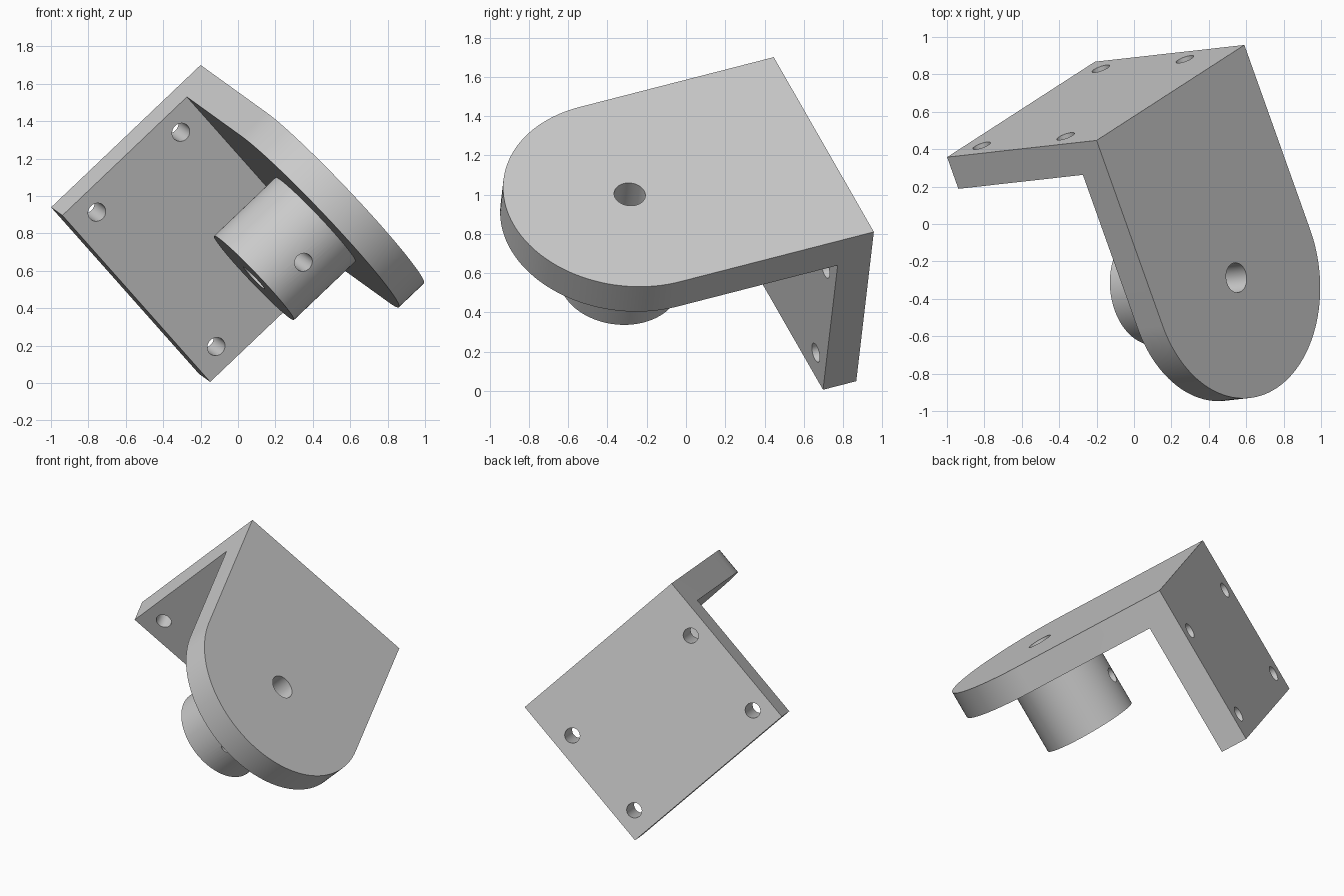
import bpy
import bmesh
import math
from mathutils import Matrix, Vector

if "Cube" in bpy.data.objects:
    bpy.data.objects.remove(bpy.data.objects["Cube"], do_unlink=True)

WIDTH, HEIGHT, THICK = 1.295, 1.107, 0.185
REACH = 1.08                 # corner edge to boss axis
BOSS_R, BOSS_END = 0.31, 0.64
SCREW_R, BORE_R = 0.05, 0.08
PAD = 0.1                    # overshoot for clean cuts

grey = bpy.data.materials.new("plain grey")
grey.use_nodes = True
COLOUR = (0.6, 0.6, 0.6, 1)
grey.diffuse_color = COLOUR
grey.node_tree.nodes["Principled BSDF"].inputs["Base Color"].default_value = COLOUR


def prism(name, points, offset):
    """Extrude a closed outline by the offset vector."""
    bm = bmesh.new()
    face = bm.faces.new([bm.verts.new(p) for p in points])
    ext = bmesh.ops.extrude_face_region(bm, geom=[face])
    verts = [g for g in ext["geom"] if isinstance(g, bmesh.types.BMVert)]
    bmesh.ops.translate(bm, verts=verts, vec=offset)
    bmesh.ops.recalc_face_normals(bm, faces=bm.faces)
    return add_object(name, bm)


def rod(name, start, end, radius, sides=48):
    """Solid cylinder between two points."""
    a, b = Vector(start), Vector(end)
    axis = b - a
    turn = axis.to_track_quat("Z", "Y").to_matrix().to_4x4()
    bm = bmesh.new()
    bmesh.ops.create_cone(bm, cap_ends=True, segments=sides, radius1=radius,
                          radius2=radius, depth=axis.length,
                          matrix=Matrix.Translation((a + b) / 2) @ turn)
    return add_object(name, bm)


def add_object(name, bm):
    mesh = bpy.data.meshes.new(name)
    bm.to_mesh(mesh)
    bm.free()
    mesh.materials.append(grey)
    obj = bpy.data.objects.new(name, mesh)
    bpy.context.collection.objects.link(obj)
    return obj


def combine(target, tool, operation):
    """Apply a boolean and discard the tool."""
    mod = target.modifiers.new(operation, "BOOLEAN")
    mod.operation, mod.object, mod.solver = operation, tool, "EXACT"
    bpy.context.view_layer.objects.active = target
    bpy.ops.object.modifier_apply(modifier=mod.name)
    bpy.data.objects.remove(tool, do_unlink=True)


# Angle section: x along the corner edge, y along the round plate, z down the square plate
far = REACH + WIDTH
section = [(0, 0), (far, 0), (far, THICK), (THICK, THICK), (THICK, HEIGHT), (0, HEIGHT)]
bracket = prism("angle_bracket", [(-PAD, y, z) for y, z in section],
                (WIDTH + 2 * PAD, 0, 0))

# Rounded outline trims the section
r = WIDTH / 2
steps = 64
outline = [(0, -PAD, -PAD), (WIDTH, -PAD, -PAD)]
outline += [(r + r * math.cos(math.pi * i / steps),
             REACH + r * math.sin(math.pi * i / steps), -PAD) for i in range(steps + 1)]
combine(bracket, prism("outline", outline, (0, 0, HEIGHT + 2 * PAD)), "INTERSECT")

# Boss under the round plate
combine(bracket, rod("boss", (r, REACH, THICK / 2), (r, REACH, BOSS_END), BOSS_R, 96), "UNION")

# Bore, cross hole and four mounting holes
cuts = [((r, REACH, -PAD), (r, REACH, BOSS_END + PAD), BORE_R)]
mid = (THICK + BOSS_END) / 2
cuts.append(((r, REACH - BOSS_R - PAD, mid), (r, REACH + BOSS_R + PAD, mid), SCREW_R))
for x in (0.125, WIDTH - 0.125):
    for z in (0.335, 0.957):
        cuts.append(((x, -PAD, z), (x, THICK + PAD, z), SCREW_R))
for start, end, radius in cuts:
    combine(bracket, rod("hole", start, end, radius), "DIFFERENCE")

# Tilt into place
along = Vector((0.79, 0.51, -0.89)).normalized()
down = Vector((-0.8, -0.09, -0.76))
down = (down - along * down.dot(along)).normalized()
out = down.cross(along)
tilt = Matrix((along, out, down)).transposed().to_4x4()
bracket.data.transform(Matrix.Translation((-0.2, 0.447, 1.7)) @ tilt)

bpy.ops.object.select_all(action="DESELECT")
bracket.select_set(True)
bpy.context.view_layer.objects.active = bracket
bpy.ops.object.shade_smooth_by_angle(angle=math.radians(30))
